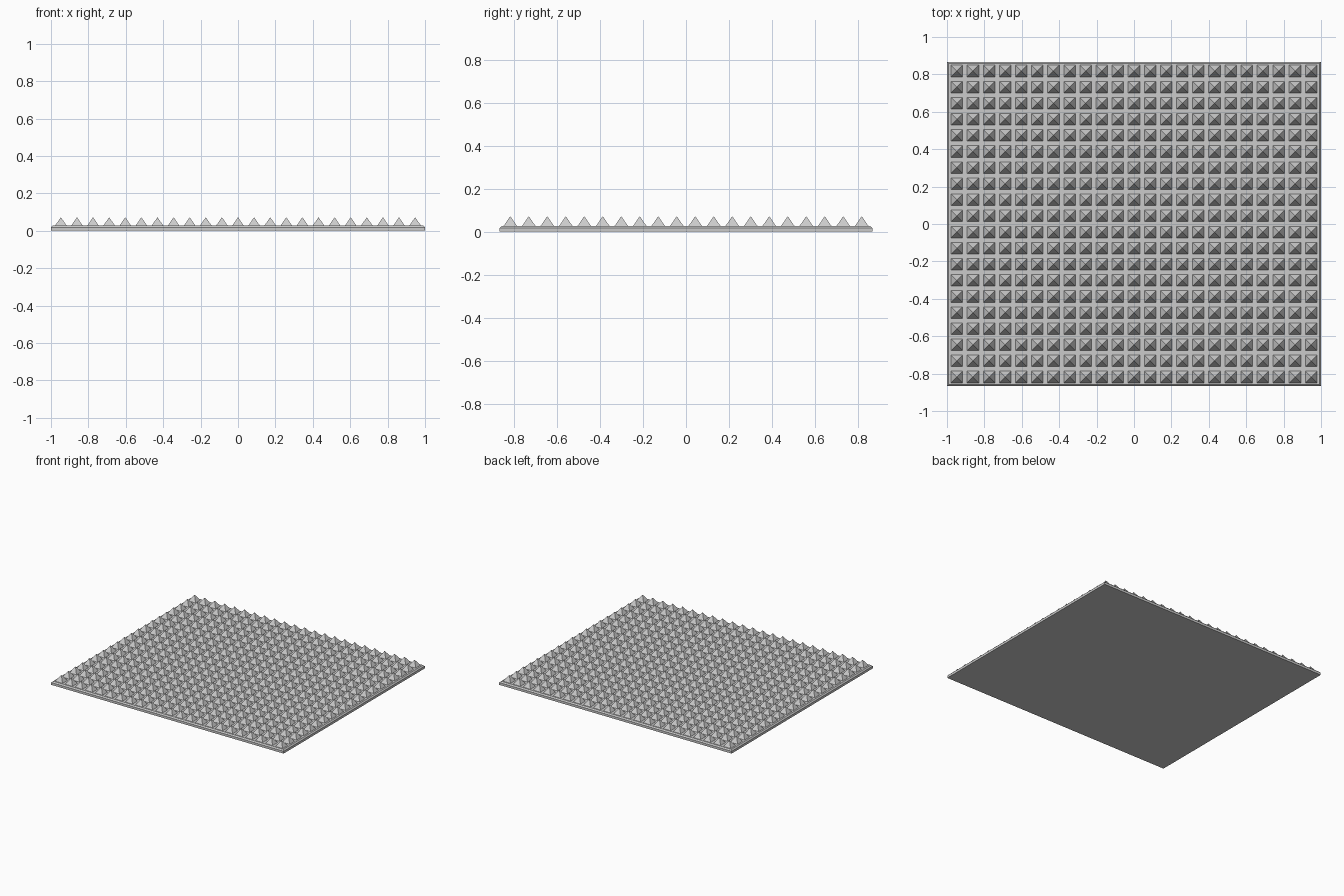
import bpy, bmesh

if "Cube" in bpy.data.objects:
    bpy.data.objects.remove(bpy.data.objects["Cube"])

HX, HY = 1.0, 0.867       # plate half sizes
TOP, CHAMFER = 0.027, 0.009
COLS, ROWS, PITCH = 23, 20, 0.0861
HALF, TIP = 0.031, 0.072  # stud half width, peak height


def finish(name, bm):
    bmesh.ops.recalc_face_normals(bm, faces=bm.faces)
    mesh = bpy.data.meshes.new(name)
    bm.to_mesh(mesh)
    bm.free()
    bpy.context.collection.objects.link(bpy.data.objects.new(name, mesh))


def ring(bm, cx, cy, hx, hy, z):
    return [bm.verts.new((cx + sx * hx, cy + sy * hy, z))
            for sx, sy in ((-1, -1), (1, -1), (1, 1), (-1, 1))]


# base plate with a chamfered upper edge
bm = bmesh.new()
rings = [ring(bm, 0, 0, HX, HY, 0),
         ring(bm, 0, 0, HX, HY, TOP - CHAMFER),
         ring(bm, 0, 0, HX - CHAMFER, HY - CHAMFER, TOP)]
for low, high in zip(rings, rings[1:]):
    for i in range(4):
        j = (i + 1) % 4
        bm.faces.new((low[i], low[j], high[j], high[i]))
bm.faces.new(rings[0][::-1])
bm.faces.new(rings[-1])
finish("base_plate", bm)

# grid of pyramid studs
bm = bmesh.new()
for c in range(COLS):
    for r in range(ROWS):
        x = (c - (COLS - 1) / 2) * PITCH
        y = (r - (ROWS - 1) / 2) * PITCH
        base = ring(bm, x, y, HALF, HALF, TOP)
        tip = bm.verts.new((x, y, TIP))
        for i in range(4):
            bm.faces.new((base[i], base[(i + 1) % 4], tip))
finish("pyramid_studs", bm)
